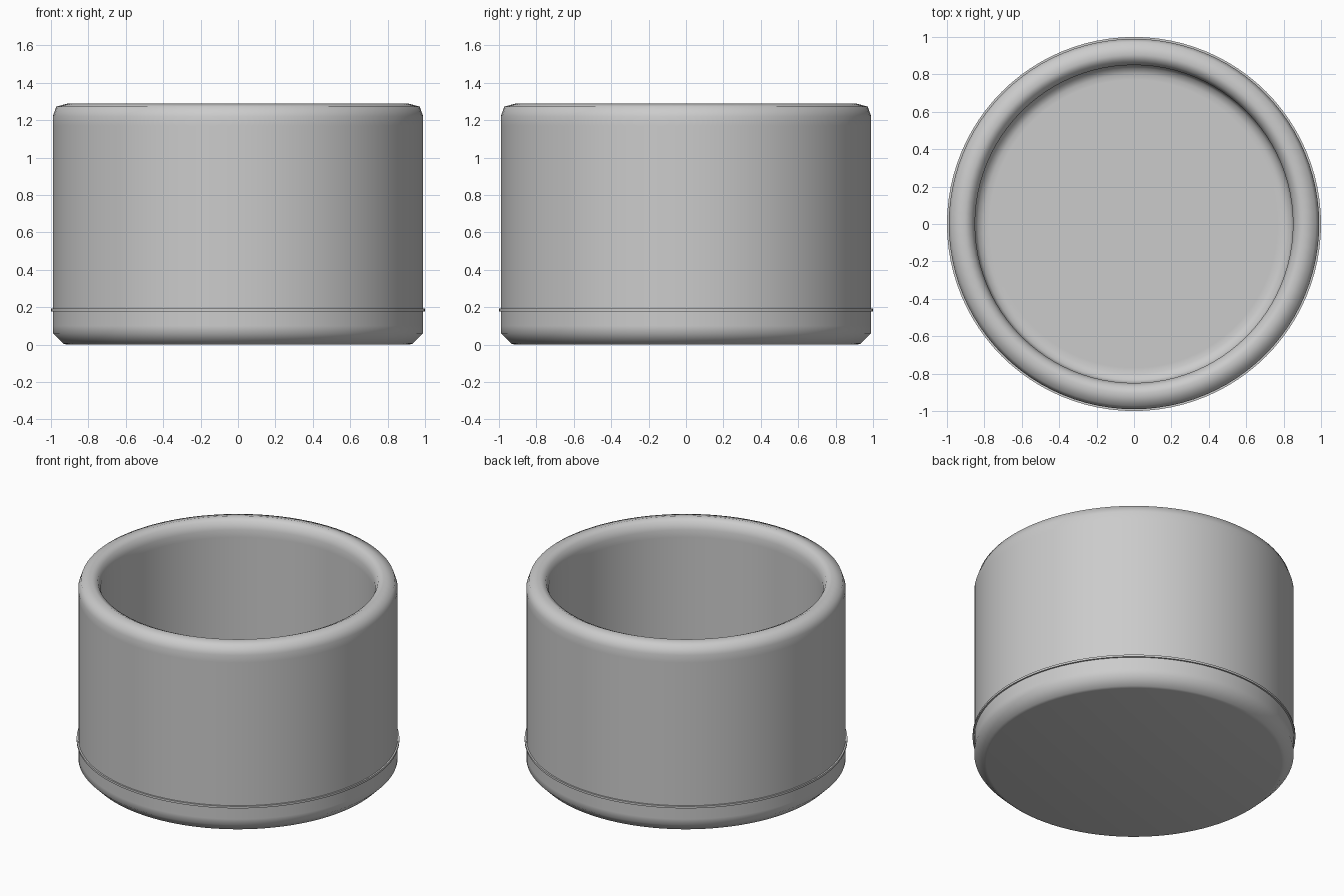
import bpy, bmesh, math

if "Cube" in bpy.data.objects:
    bpy.data.objects.remove(bpy.data.objects["Cube"])

SEGMENTS = 96


def lathe(name, profile, closed=False, angle=60):
    """Spin an (r, z) profile around z; r = 0 ends are capped as a fan."""
    bm = bmesh.new()
    verts = [bm.verts.new((r, 0, z)) for r, z in profile]
    edges = [bm.edges.new(p) for p in zip(verts, verts[1:])]
    if closed:
        edges.append(bm.edges.new((verts[-1], verts[0])))
    bmesh.ops.spin(bm, geom=verts + edges, cent=(0, 0, 0), axis=(0, 0, 1),
                   angle=math.tau, steps=SEGMENTS, use_duplicate=False)
    bmesh.ops.remove_doubles(bm, verts=bm.verts[:], dist=1e-4)
    bmesh.ops.recalc_face_normals(bm, faces=bm.faces[:])
    mesh = bpy.data.meshes.new(name)
    bm.to_mesh(mesh)
    bm.free()
    obj = bpy.data.objects.new(name, mesh)
    bpy.context.collection.objects.link(obj)
    bpy.ops.object.select_all(action='DESELECT')
    obj.select_set(True)
    bpy.context.view_layer.objects.active = obj
    bpy.ops.object.shade_smooth_by_angle(angle=math.radians(angle))
    return obj


# Cup body: chamfered base, straight wall, rounded rim, hollow with soft floor edge
lathe("cup_body", [
    (0, 0), (0.915, 0), (0.935, 0.005), (0.99, 0.06), (0.99, 0.10),
    (0.99, 1.17), (0.99, 1.22), (0.972, 1.272), (0.905, 1.29),
    (0.868, 1.272), (0.85, 1.22), (0.85, 1.17),
    (0.85, 0.22), (0.85, 0.20), (0.835, 0.165), (0.80, 0.15), (0.77, 0.15), (0, 0.15)])

# Thin raised band around the lower wall
lathe("base_band", [(0.97, 0.178), (1.0, 0.178), (1.0, 0.192), (0.97, 0.192)],
      closed=True, angle=30)
